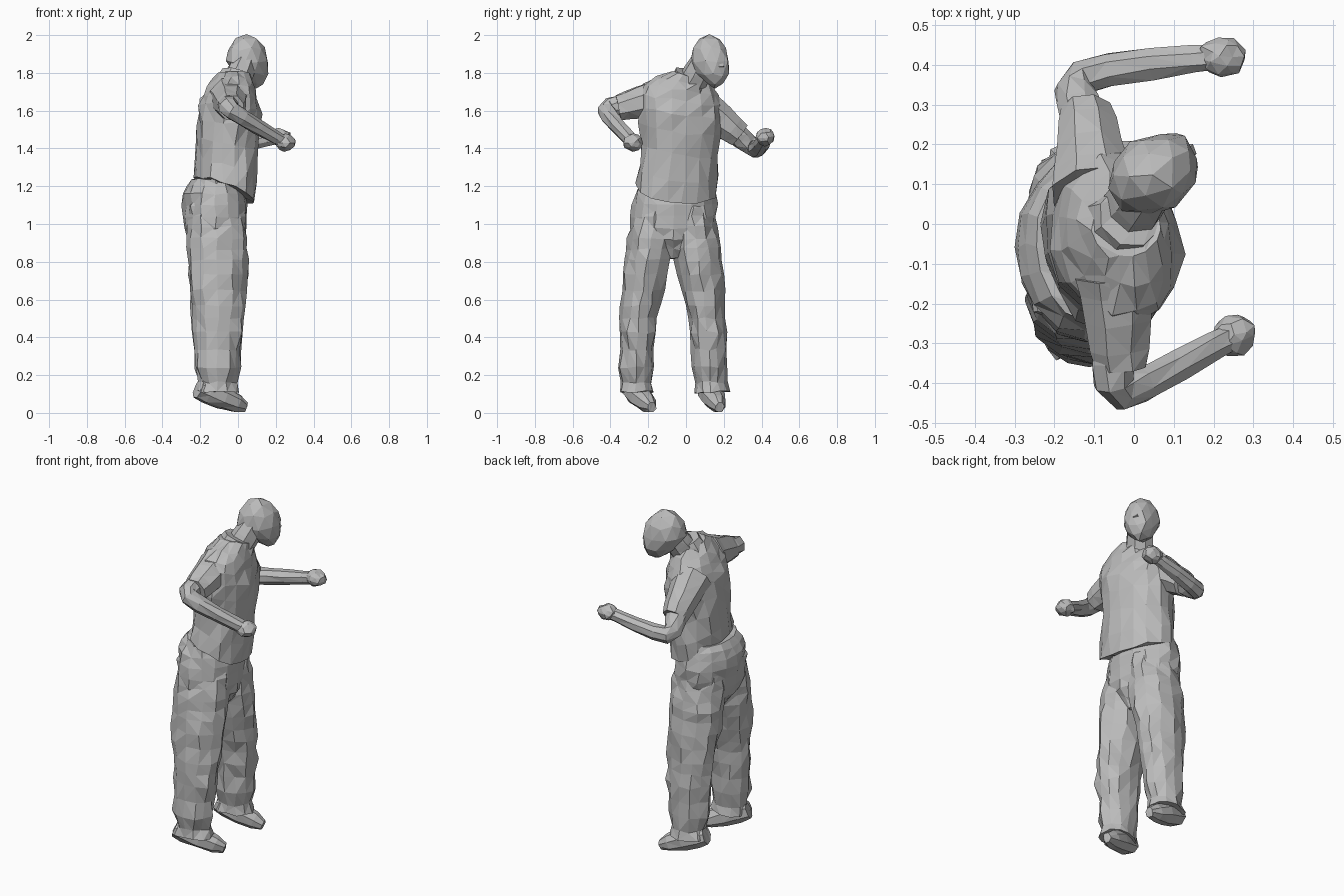
import bpy, bmesh, random
from math import sin, cos, pi, radians
from mathutils import Vector, Matrix

random.seed(4)
if "Cube" in bpy.data.objects:
    bpy.data.objects.remove(bpy.data.objects["Cube"])

grey = bpy.data.materials.new("plain_grey")
grey.use_nodes = True
shade = (0.5, 0.5, 0.5, 1)
grey.diffuse_color = shade
grey.node_tree.nodes["Principled BSDF"].inputs["Base Color"].default_value = shade


def finish(name, bm, crease):
    """Crease the surface slightly, split it into triangles and link it."""
    for vert in bm.verts:
        vert.co += Vector(random.uniform(-crease, crease) for axis in "xyz")
    bmesh.ops.triangulate(bm, faces=bm.faces[:], quad_method='SHORT_EDGE')
    bmesh.ops.recalc_face_normals(bm, faces=bm.faces[:])
    mesh = bpy.data.meshes.new(name)
    bm.to_mesh(mesh)
    bm.free()
    mesh.materials.append(grey)
    bpy.context.collection.objects.link(bpy.data.objects.new(name, mesh))


def skin(name, rings, crease):
    """Join rings of points into one closed part."""
    bm = bmesh.new()
    loops = [[bm.verts.new(point) for point in ring] for ring in rings]
    for lower, upper in zip(loops, loops[1:]):
        for i in range(len(lower)):
            bm.faces.new((lower[i - 1], lower[i], upper[i], upper[i - 1]))
    bm.faces.new(loops[0])
    bm.faces.new(loops[-1])
    finish(name, bm, crease)


def blend(keys, steps):
    """Fill in a smooth run of values between a few key rows."""
    keys = [Vector(key) for key in keys]
    last = len(keys) - 1
    slopes = [(keys[min(i + 1, last)] - keys[max(i - 1, 0)]) * 0.4 for i in range(last + 1)]
    rows = []
    for i in range(last):
        a, b = keys[i], keys[i + 1]
        for step in range(steps):
            t = step / steps
            s = 1 - t
            rows.append(a * (s * s * (1 + 2 * t)) + b * (t * t * (1 + 2 * s))
                        + slopes[i] * (t * s * s) - slopes[i + 1] * (t * t * s))
    return rows + [keys[-1]]


def stack(name, keys, yaw=0, sides=14, steps=2, crease=0.007,
          fold=0.02, lift=0, lean=0, gather=0):
    """Key rows of x, y, z, depth, width become ovals stacked upwards."""
    rows = blend(keys, steps)
    turn = Matrix.Rotation(radians(yaw), 3, 'Z')
    rings = []
    for k, (x, y, z, depth, width) in enumerate(rows):
        low = 1 - k / (len(rows) - 1)
        ring = []
        for i in range(sides):
            angle = 2 * pi * i / sides
            swell = 1 + fold * sin(5 * angle + k) + gather * low ** 4 * (-1) ** k
            offset = turn @ Vector((depth * cos(angle), width * sin(angle), 0)) * swell
            offset.z = -lift * low * low * offset.x - lean * offset.y
            ring.append(Vector((x, y, z)) + offset)
        rings.append(ring)
    skin(name, rings, crease)


def limb(name, path, start, end, sides=8, steps=4, bulge=0):
    """A tube along a path, tapering from the start radius to the end radius."""
    points = blend(path, steps)
    last = len(points) - 1
    rings = []
    for k, point in enumerate(points):
        along = points[min(k + 1, last)] - points[max(k - 1, 0)]
        across = along.cross(Vector((0, 0, 1))).normalized()
        over = across.cross(along.normalized())
        t = k / last
        radius = start + (end - start) * t + bulge * sin(pi * t)
        angles = [2 * pi * (i + 0.5) / sides for i in range(sides)]
        rings.append([point + (across * cos(a) + over * sin(a)) * radius for a in angles])
    skin(name, rings, crease=0.004)


def ball(name, centre, size, yaw, jaw=0):
    """A faceted ball; jaw narrows the lower half and pushes it forward."""
    bm = bmesh.new()
    bmesh.ops.create_icosphere(bm, subdivisions=2, radius=1)
    for vert in bm.verts:
        drop = max(0, -vert.co.z) * jaw
        vert.co.x = vert.co.x * (1 - drop / 2) + drop
        vert.co.y *= 1 - drop / 2
    bmesh.ops.scale(bm, vec=size, verts=bm.verts)
    bmesh.ops.rotate(bm, matrix=Matrix.Rotation(radians(yaw), 3, 'Z'), verts=bm.verts)
    bmesh.ops.translate(bm, vec=centre, verts=bm.verts)
    finish(name, bm, crease=0.006)


def arm(side, shoulder, elbow, hand, cover, yaw):
    """Short sleeve, bent bare arm and closed fist along one path."""
    shoulder, elbow, hand = Vector(shoulder), Vector(elbow), Vector(hand)
    limb(side + "_sleeve", [shoulder, shoulder.lerp(elbow, cover)], start=0.11, end=0.07)
    limb(side + "_arm", [shoulder.lerp(elbow, 0.5), elbow, hand], start=0.065, end=0.033)
    ball(side + "_hand", hand, (0.06, 0.05, 0.045), yaw)


# Shirt, with the hem lifted at the back and one shoulder raised
stack("shirt", [(-.07, -.055, 1.18, .16, .22),
                (-.06, -.035, 1.4, .16, .21),
                (-.045, -.03, 1.6, .16, .22),
                (-.04, -.03, 1.71, .125, .2),
                (-.02, 0, 1.79, .085, .09)],
      yaw=13, sides=16, crease=.009, fold=.03, lift=.4, lean=.16)

# Neck with collar, then head and nose
limb("collar", [(-.03, 0, 1.73), (-.01, .02, 1.8)], start=.1, end=.08, steps=2)
limb("neck", [(-.02, .02, 1.72), (.04, .1, 1.87)], start=.08, end=.07, steps=2)
ball("head", (.05, .125, 1.86), (.12, .1, .143), yaw=35, jaw=.45)
limb("nose", [(.12, .17, 1.89), (.14, .185, 1.83)], start=.01, end=.02, sides=5, steps=1)

# Right elbow raised to the side, left arm reaching ahead
arm("right", (-.05, -.12, 1.67), (-.03, -.42, 1.6), (.25, -.28, 1.43), cover=.8, yaw=25)
arm("left", (-.1, .08, 1.63), (-.13, .37, 1.4), (.22, .42, 1.46), cover=.7, yaw=5)

# Trouser seat, hidden below inside the legs
stack("trouser_seat", [(-.11, -.065, .82, .08, .06),
                       (-.115, -.07, .92, .15, .2),
                       (-.12, -.065, 1.04, .168, .23),
                       (-.125, -.055, 1.16, .17, .215),
                       (-.12, -.05, 1.24, .13, .19)], sides=16)

# Loose legs with gathered cuffs, and shoes pointing down and ahead
for side, foot, knee, thigh, hip, heel, toe in (
        ("right", -.265, -.25, -.19, -.16, -.29, -.18),
        ("left", .135, .11, .055, .03, .11, .18)):
    stack(side + "_trouser_leg", [(-.11, foot, .11, .1, .085),
                                  (-.105, knee, .5, .137, .1),
                                  (-.11, thigh, .87, .16, .128),
                                  (-.12, hip, 1.12, .14, .1)],
          sides=12, steps=5, crease=.008, fold=.035, gather=.1)
    limb(side + "_shoe", [(-.21, heel, .13), (.04, toe, .03)], start=.055, end=.027, bulge=.02)
